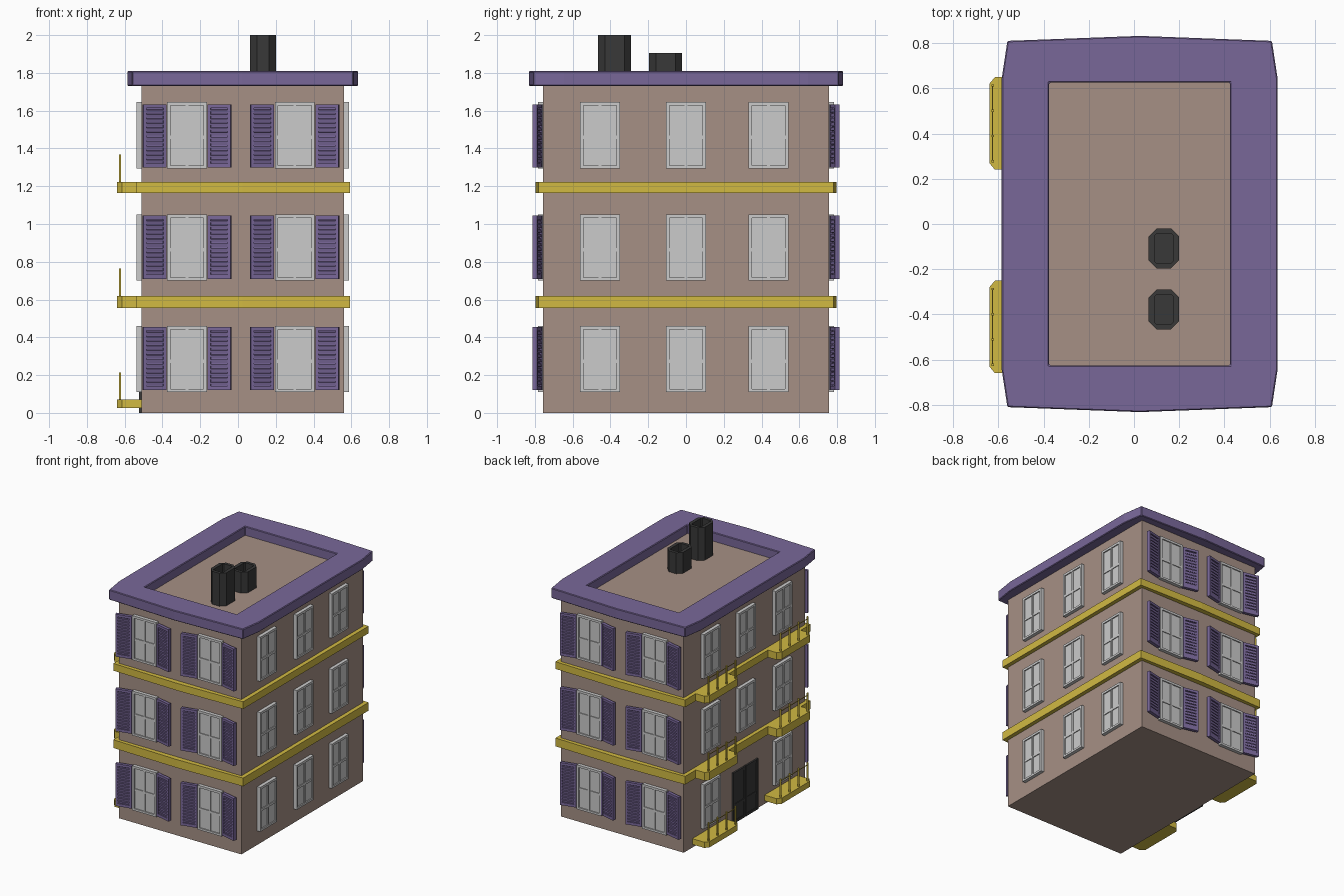
import bpy, bmesh
from math import radians
from mathutils import Matrix

if "Cube" in bpy.data.objects:
    bpy.data.objects.remove(bpy.data.objects["Cube"])

T = Matrix.Translation
X0, X1, Y = -0.51, 0.56, 0.757      # wall planes
XC = (X0 + X1) / 2


def material(name, rgb):
    m = bpy.data.materials.new(name)
    m.diffuse_color = (*rgb, 1)
    m.use_nodes = True
    m.node_tree.nodes["Principled BSDF"].inputs["Base Color"].default_value = m.diffuse_color
    return m


WALL = material("wall_paint", (0.38, 0.28, 0.235))
PURPLE = material("purple_paint", (0.19, 0.137, 0.318))
YELLOW = material("yellow_stone", (0.64, 0.49, 0.055))
DARK = material("dark_paint", (0.04, 0.04, 0.04))


def box(bm, lo, hi, tilt=0):
    c = [(a + b) / 2 for a, b in zip(lo, hi)]
    s = [b - a for a, b in zip(lo, hi)]
    m = T(c) @ Matrix.Rotation(tilt, 4, 'X') @ Matrix.Diagonal((*s, 1))
    bmesh.ops.create_cube(bm, size=1, matrix=m)


def finish(bm, name, mat=None):
    bmesh.ops.recalc_face_normals(bm, faces=bm.faces)
    me = bpy.data.meshes.new(name)
    bm.to_mesh(me)
    bm.free()
    if mat:
        me.materials.append(mat)
    return me


def place(me, name, matrix=Matrix()):
    ob = bpy.data.objects.new(name, me)
    bpy.context.collection.objects.link(ob)
    ob.matrix_world = matrix
    return ob


def prism(name, pts, z0, z1, mat):
    bm = bmesh.new()
    a = [bm.verts.new((x, y, z0)) for x, y in pts]
    b = [bm.verts.new((x, y, z1)) for x, y in pts]
    bm.faces.new(a)
    bm.faces.new(b)
    n = len(pts)
    for i in range(n):
        j = (i + 1) % n
        bm.faces.new((a[i], a[j], b[j], b[i]))
    return place(finish(bm, name, mat), name)


def ring(name, outer, inner, z0, z1, mat):
    bm = bmesh.new()
    loops = [[bm.verts.new((x, y, z)) for x, y in p]
             for p, z in ((outer, z0), (outer, z1), (inner, z1), (inner, z0))]
    n = len(outer)
    for k in range(4):
        p, q = loops[k], loops[(k + 1) % 4]
        for i in range(n):
            j = (i + 1) % n
            bm.faces.new((p[i], p[j], q[j], q[i]))
    return place(finish(bm, name, mat), name)


def octagon(cx, cy, hx, hy, c):
    return [(cx + x, cy + y) for x, y in (
        (-hx, -hy + c), (-hx + c, -hy), (hx - c, -hy), (hx, -hy + c),
        (hx, hy - c), (hx - c, hy), (-hx + c, hy), (-hx, hy - c))]


# Main block
prism("building_body", [(X0, -Y), (X1, -Y), (X1, Y), (X0, Y)], 0, 1.74, WALL)

# Roof cornice, slightly bowed outline around a sunken flat roof
outer = [(-0.56, -0.81), (XC, -0.832), (0.61, -0.81), (0.635, -0.645), (0.635, 0.645),
         (0.61, 0.81), (XC, 0.832), (-0.56, 0.81), (-0.585, 0.645), (-0.585, -0.645)]
inner = [(-0.375, -0.625), (XC, -0.625), (0.425, -0.625), (0.425, -0.5), (0.425, 0.5),
         (0.425, 0.625), (XC, 0.625), (-0.375, 0.625), (-0.375, 0.5), (-0.375, -0.5)]
cornice = ring("roof_cornice", outer, inner, 1.73, 1.81, PURPLE)
bev = cornice.modifiers.new("edge", 'BEVEL')
bev.width, bev.segments, bev.limit_method, bev.angle_limit = 0.005, 1, 'ANGLE', radians(60)

# Bands between the storeys
for k, (z0, z1) in enumerate(((0.555, 0.62), (1.165, 1.222))):
    o = [(-0.54, -0.782), (XC, -0.797), (0.592, -0.782),
         (0.592, 0.782), (XC, 0.797), (-0.54, 0.782)]
    i = [(X0, -Y), (XC, -Y), (X1, -Y), (X1, Y), (XC, Y), (X0, Y)]
    ring(f"storey_band_{k + 1}", o, i, z0, z1, YELLOW)

# Chimneys, hollow with a dark floor inside
for name, cy, top in (("tall_chimney", -0.378, 2.0), ("short_chimney", -0.108, 1.905)):
    ring(name, octagon(0.132, cy, 0.068, 0.088, 0.036),
         octagon(0.132, cy, 0.042, 0.064, 0.008), 1.73, top, DARK)
    prism(name + "_floor", octagon(0.132, cy, 0.043, 0.065, 0.008), 1.73, 1.76, DARK)

# Window: frame, bars and recessed panes (local -y is outward)
W, H = 0.105, 0.35
bm = bmesh.new()
box(bm, (-W + .005, -0.018, .005), (W - .005, 0, H - .005))
for s in (-1, 1):
    a, b = sorted((s * W, s * (W - 0.017)))
    box(bm, (a, -0.027, 0), (b, 0, H))
box(bm, (-0.007, -0.0245, 0.012), (0.007, 0, H - 0.012))
for z0, z1, d in ((0, .016, .0268), (H - .018, H, .0268), (.155, .173, .024)):
    box(bm, (-W + .012, -d, z0), (W - .012, 0, z1))
window = finish(bm, "window")

# Louvred shutter: frame, thin backing and slats
SW, SH = 0.0625, 0.335
bm = bmesh.new()
for s in (-1, 1):
    a, b = sorted((s * SW, s * (SW - 0.016)))
    box(bm, (a, -0.025, 0), (b, 0, SH))
for z0, z1 in ((0, 0.022), (SH - 0.02, SH)):
    box(bm, (-SW + .012, -0.0245, z0), (SW - .012, -0.0005, z1))
box(bm, (-SW + .01, -0.014, .01), (SW - .01, -0.011, SH - .01))
for k in range(12):
    z = 0.035 + k * 0.0241
    box(bm, (-SW + .012, -0.022, z - .0085), (SW - .012, -0.003, z + .0085), radians(12))
shutter = finish(bm, "shutter", PURPLE)

# Windows on every wall; shutters on front and back
for floor, z in enumerate((0.11, 0.70, 1.295)):
    for wall, y, ang in (("front", -Y, 0), ("back", Y, 180)):
        for k, x in enumerate((-0.27, 0.30)):
            m = T((x, y, z)) @ Matrix.Rotation(radians(ang), 4, 'Z')
            place(window, f"{wall}_window_{floor}_{k}", m)
            for s in (-1, 1):
                hinge = (T((s * 0.115, -0.003, (0.01, 0.01, 0.003)[floor]))
                         @ Matrix.Rotation(radians(-s * 13), 4, 'Z') @ T((s * SW, 0, 0)))
                place(shutter, f"{wall}_shutter_{floor}_{k}_{'l' if s < 0 else 'r'}", m @ hinge)
    for wall, x, ang in (("right", X1, 90), ("left", X0, -90)):
        for k, y in enumerate((-0.455, 0, 0.437)):
            if wall == "left" and floor == 0 and k == 1:
                continue
            place(window, f"{wall}_window_{floor}_{k}",
                  T((x, y, z)) @ Matrix.Rotation(radians(ang), 4, 'Z'))

# Double door on the left wall
bm = bmesh.new()
box(bm, (X0 - 0.008, -0.15, 0), (X0, 0.15, 0.395))
for s in (-1, 1):
    for y0, y1 in ((0.003, 0.022), (0.135, 0.155)):
        a, b = sorted((s * y0, s * y1))
        box(bm, (X0 - 0.013, a, 0), (X0, b, 0.4))
    for z0, z1 in ((0, 0.02), (0.13, 0.15), (0.375, 0.399)):
        a, b = sorted((s * 0.02, s * 0.137))
        box(bm, (X0 - 0.0125, a, z0), (X0, b, z1))
place(finish(bm, "door", DARK), "door")

# Balconies with railings on the left wall
for k, (z0, z1) in enumerate(((0.025, 0.07), (0.555, 0.62), (1.165, 1.222))):
    for side, cy in (("front", -0.455), ("back", 0.445)):
        h = 0.205
        prism(f"balcony_{side}_{k}", [
            (X0 + 0.002, cy - h), (-0.615, cy - h), (-0.64, cy - h + 0.03),
            (-0.64, cy + h - 0.03), (-0.615, cy + h), (X0 + 0.002, cy + h)], z0, z1, YELLOW)
        bm = bmesh.new()
        for i in range(4):
            y = cy - 0.168 + i * 0.112
            box(bm, (-0.63, y - 0.005, z1 - 0.005), (-0.62, y + 0.005, z1 + 0.145))
        box(bm, (-0.627, cy - 0.168, z1 + 0.125), (-0.623, cy + 0.168, z1 + 0.13))
        place(finish(bm, f"railing_{side}_{k}", YELLOW), f"railing_{side}_{k}")
